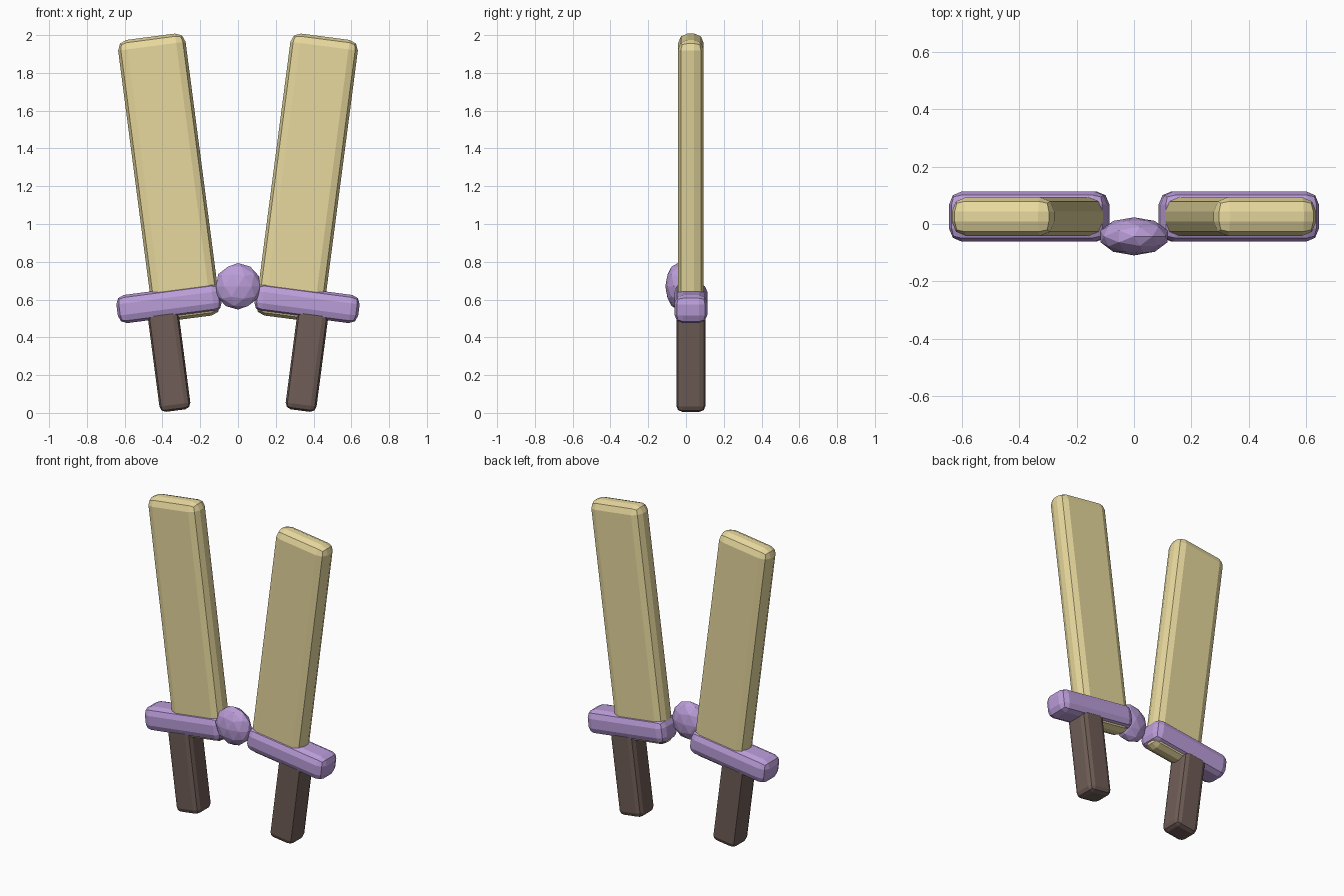
import bpy
import math

if "Cube" in bpy.data.objects:
    bpy.data.objects.remove(bpy.data.objects["Cube"])

TILT = 0.13   # outward lean of each sword, radians
Y = 0.026     # shared depth centre of the swords


def material(name, rgb):
    m = bpy.data.materials.new(name)
    m.diffuse_color = (*rgb, 1.0)
    m.use_nodes = True
    m.node_tree.nodes["Principled BSDF"].inputs["Base Color"].default_value = m.diffuse_color
    return m


GOLD = material("pale_gold", (0.80, 0.69, 0.34))
PURPLE = material("purple", (0.50, 0.34, 0.70))
BROWN = material("dark_brown", (0.16, 0.11, 0.095))


def bar(name, side, z, size, bevel, mat):
    """Chamfer-rounded box leaning outward about its own centre."""
    bpy.ops.mesh.primitive_cube_add(size=1, location=(side * 0.365, Y, z),
                                    rotation=(0, side * TILT, 0))
    ob = bpy.context.object
    ob.name = name
    ob.scale = size
    bpy.ops.object.transform_apply(location=False, rotation=False, scale=True)
    mod = ob.modifiers.new("rounded_edges", 'BEVEL')
    mod.width = bevel
    mod.segments = 2
    ob.data.materials.append(mat)
    return ob


# Two mirrored swords: blade, guard and grip
for label, side in (("left", -1), ("right", 1)):
    bar(f"{label}_blade", side, 1.245, (0.36, 0.135, 1.505), 0.05, GOLD)
    bar(f"{label}_guard", side, 0.58, (0.555, 0.175, 0.15), 0.045, PURPLE)
    bar(f"{label}_grip", side, 0.28, (0.165, 0.155, 0.54), 0.032, BROWN)

# Faceted gem joining the guards
bpy.ops.mesh.primitive_ico_sphere_add(subdivisions=2, radius=0.123,
                                      location=(0, -0.043, 0.67))
gem = bpy.context.object
gem.name = "centre_gem"
gem.scale = (1, 0.54, 1)
gem.data.materials.append(PURPLE)
